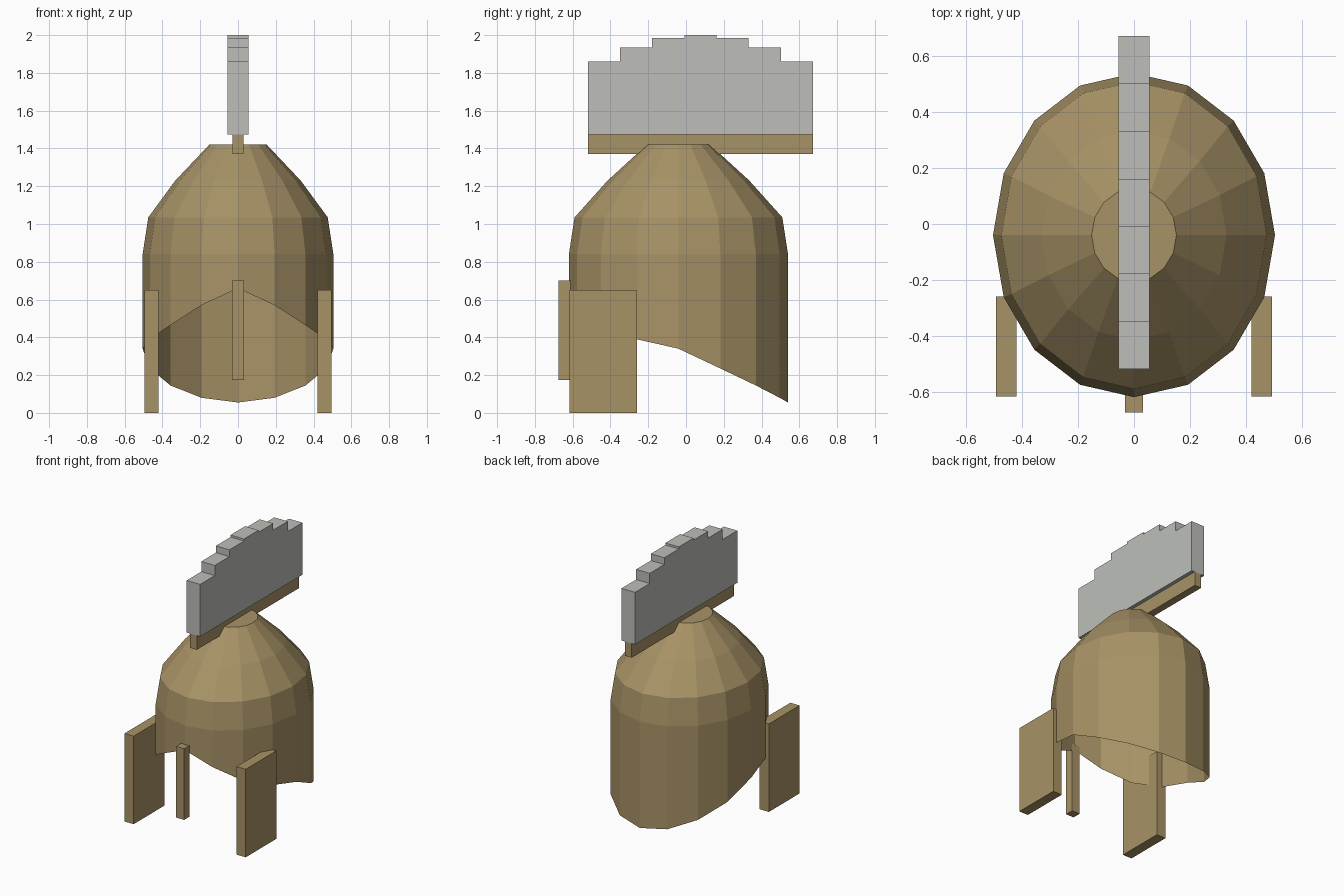
import bpy, bmesh, math

if "Cube" in bpy.data.objects:
    bpy.data.objects.remove(bpy.data.objects["Cube"])


def material(name, rgb):
    m = bpy.data.materials.new(name)
    m.diffuse_color = (*rgb, 1)
    m.use_nodes = True
    m.node_tree.nodes["Principled BSDF"].inputs["Base Color"].default_value = m.diffuse_color
    return m


bronze = material("bronze", (0.39, 0.29, 0.133))
silver = material("silver_grey", (0.51, 0.52, 0.49))


def finish(name, bm, mat):
    mesh = bpy.data.meshes.new(name)
    bm.to_mesh(mesh)
    bm.free()
    mesh.materials.append(mat)
    ob = bpy.data.objects.new(name, mesh)
    bpy.context.collection.objects.link(ob)
    return ob


def box(name, lo, hi, mat):
    bm = bmesh.new()
    bmesh.ops.create_cube(bm, size=1)
    for v in bm.verts:
        v.co = [(a + b) / 2 + c * (b - a) for a, b, c in zip(lo, hi, v.co)]
    return finish(name, bm, mat)


# Helmet bowl: 16-sided oval rings, open below with a slanting rim
SIDES, CY = 16, -0.04
RINGS = [(1.42, 0.152, 0.167), (1.23, 0.332, 0.375),
         (1.035, 0.475, 0.55), (0.84, 0.505, 0.58)]
# rim height from the back, round one side, to the front
RIM = [0.055, 0.08, 0.145, 0.235, 0.34, 0.39, 0.465, 0.57, 0.66]
bm = bmesh.new()
rows = []
for z, rx, ry in RINGS + [(None, 0.505, 0.58)]:
    row = []
    for i in range(SIDES):
        a = 2 * math.pi * i / SIDES
        height = RIM[min(i, SIDES - i)] if z is None else z
        row.append(bm.verts.new((rx * math.sin(a), CY + ry * math.cos(a), height)))
    rows.append(row)
bm.faces.new(rows[0])
for up, low in zip(rows, rows[1:]):
    for i in range(SIDES):
        j = (i + 1) % SIDES
        bm.faces.new((up[i], up[j], low[j], low[i]))
bmesh.ops.recalc_face_normals(bm, faces=bm.faces)
finish("helmet_bowl", bm, bronze)

# Cheek guards and nose guard
for side, s in (("left", -1), ("right", 1)):
    x = sorted((s * 0.42, s * 0.495))
    box(side + "_cheek_guard", (x[0], -0.617, 0), (x[1], -0.26, 0.65), bronze)
box("nose_guard", (-0.033, -0.675, 0.175), (0.033, -0.612, 0.70), bronze)

# Crest holder
box("crest_holder", (-0.028, -0.52, 1.37), (0.028, 0.673, 1.475), bronze)

# Stepped crest, extruded from its side profile
tops = [1.86, 1.935, 1.985, 2.0, 1.985, 1.935, 1.86]
step = 1.193 / 7
profile = [(0.673, 1.475), (-0.52, 1.475)]
for k, t in enumerate(tops):
    profile += [(-0.52 + k * step, t), (-0.52 + (k + 1) * step, t)]
bm = bmesh.new()
face = bm.faces.new([bm.verts.new((-0.055, y, z)) for y, z in profile])
ext = bmesh.ops.extrude_face_region(bm, geom=[face])
for v in ext["geom"]:
    if isinstance(v, bmesh.types.BMVert):
        v.co.x = 0.055
bmesh.ops.recalc_face_normals(bm, faces=bm.faces)
finish("crest", bm, silver)
